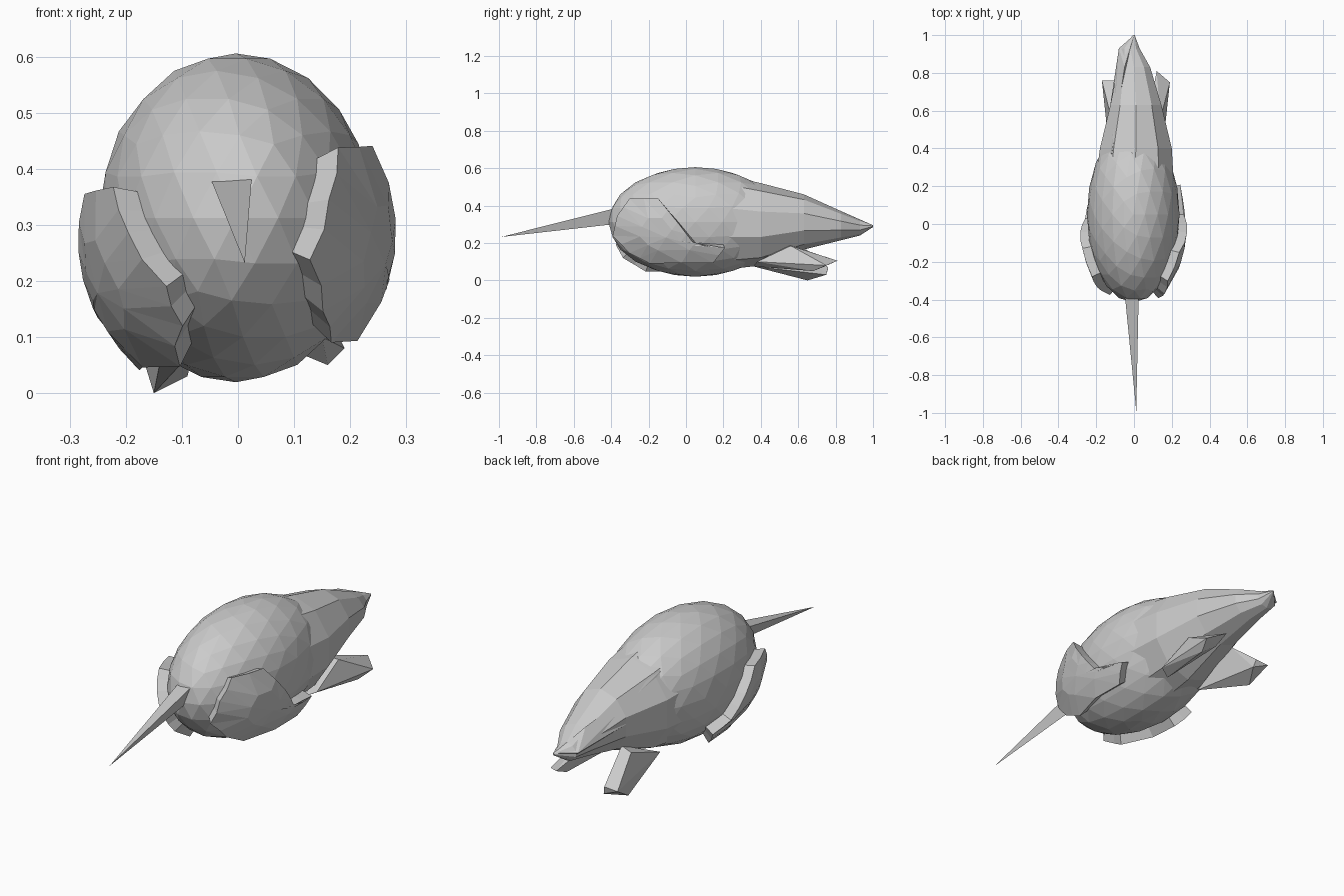
import bpy, bmesh, math
from mathutils import Vector, Matrix

if "Cube" in bpy.data.objects:
    bpy.data.objects.remove(bpy.data.objects["Cube"])

grey = bpy.data.materials.new("plain_grey")
grey.use_nodes = True
COLOUR = (0.6, 0.6, 0.6, 1)
grey.diffuse_color = COLOUR
grey.node_tree.nodes["Principled BSDF"].inputs["Base Color"].default_value = COLOUR

CENTRE = Vector((-0.004, 0.05, 0.3125))
RADII = Vector((0.245, 0.465, 0.293))


def finish(bm, name):
    bmesh.ops.recalc_face_normals(bm, faces=bm.faces)
    mesh = bpy.data.meshes.new(name)
    bm.to_mesh(mesh)
    bm.free()
    mesh.materials.append(grey)
    obj = bpy.data.objects.new(name, mesh)
    bpy.context.collection.objects.link(obj)


def hull(name, points):
    bm = bmesh.new()
    for p in points:
        bm.verts.new(p)
    bmesh.ops.convex_hull(bm, input=bm.verts)
    finish(bm, name)


def wing(name, side, outline, thickness=0.045):
    """Faceted shell that follows the side of the body."""
    bm = bmesh.new()
    face = bm.faces.new([bm.verts.new((0, y, z)) for y, z in outline])
    bmesh.ops.poke(bm, faces=[face])
    bmesh.ops.subdivide_edges(bm, edges=bm.edges[:], cuts=1, use_grid_fill=True)
    normals = {}
    for v in bm.verts:
        d = v.co - CENTRE
        rest = 1 - (d.y / RADII.y) ** 2 - (d.z / RADII.z) ** 2
        v.co.x = CENTRE.x + side * RADII.x * math.sqrt(max(rest, 0.02))
        d = v.co - CENTRE
        n = Vector([d[i] / RADII[i] ** 2 for i in range(3)]).normalized()
        v.co -= n * 0.015
        normals[tuple(v.co)] = n
    new = bmesh.ops.extrude_face_region(bm, geom=bm.faces[:], use_keep_orig=True)
    for v in new["geom"]:
        if isinstance(v, bmesh.types.BMVert):
            v.co += normals[tuple(v.co)] * (thickness + 0.015)
    finish(bm, name)


# Egg-shaped body
bm = bmesh.new()
bmesh.ops.create_icosphere(bm, subdivisions=3, radius=1)
bmesh.ops.transform(bm, matrix=Matrix.Translation(CENTRE) @ Matrix.Diagonal(RADII).to_4x4(),
                    verts=bm.verts)
finish(bm, "body")

# Tapered tail: y, centre x, half width, bottom z, top z
SECTIONS = [(0.15, 0, 0.225, 0.05, 0.575), (0.40, 0.01, 0.2, 0.08, 0.52),
            (0.63, 0.01, 0.142, 0.165, 0.46), (0.83, 0, 0.09, 0.215, 0.37),
            (0.93, -0.02, 0.052, 0.24, 0.325), (1.0, 0, 0.004, 0.285, 0.295)]
SIDES = 10
bm = bmesh.new()
rings = []
for y, cx, rx, low, high in SECTIONS:
    angles = [math.tau * i / SIDES + math.pi / 2 for i in range(SIDES)]
    rings.append([bm.verts.new((cx + rx * math.cos(a), y,
                                (low + high) / 2 + (high - low) / 2 * math.sin(a)))
                  for a in angles])
for a, b in zip(rings, rings[1:]):
    for i in range(SIDES):
        j = (i + 1) % SIDES
        bm.faces.new((a[i], a[j], b[j], b[i]))
bm.faces.new(rings[0])
bm.faces.new(rings[-1])
finish(bm, "tail")

# Long feather overlapping the tail
hull("tail_feather", [(-0.12, 0.36, 0.48), (-0.05, 0.83, 0.37), (0, 1, 0.295),
                      (-0.08, 0.93, 0.29), (-0.13, 0.6, 0.33), (-0.04, 0.9, 0.25)])

# Pointed beak
hull("beak", [(-0.05, -0.36, 0.385), (0.025, -0.36, 0.39), (0, -0.39, 0.30),
              (0.012, -0.99, 0.232)])

# Folded wings
wing("left_wing", 1, [(-0.28, 0.42), (-0.34, 0.34), (-0.36, 0.25), (-0.28, 0.17), (-0.18, 0.12),
                      (0.14, 0.12), (0.2, 0.19), (0.05, 0.2), (-0.04, 0.31), (-0.14, 0.425)])
wing("right_wing", -1, [(-0.26, 0.36), (-0.31, 0.29), (-0.345, 0.21), (-0.31, 0.15),
                        (-0.2, 0.085), (0.08, 0.075), (0.13, 0.14), (0.03, 0.17),
                        (-0.04, 0.26), (-0.12, 0.35)])

# Trailing feet
hull("left_foot", [(0.1, 0.36, 0.075), (0.15, 0.38, 0.1), (0.14, 0.56, 0.185), (0.07, 0.55, 0.19),
                   (0.16, 0.68, 0.05), (0.19, 0.75, 0.08), (0.12, 0.81, 0.105),
                   (0.12, 0.73, 0.07)])
hull("right_foot", [(-0.08, 0.36, 0.075), (-0.13, 0.38, 0.1), (-0.13, 0.6, 0.18), (-0.08, 0.6, 0.2),
                    (-0.15, 0.65, 0), (-0.09, 0.75, 0.03), (-0.1, 0.76, 0.07),
                    (-0.17, 0.76, 0.065)])
